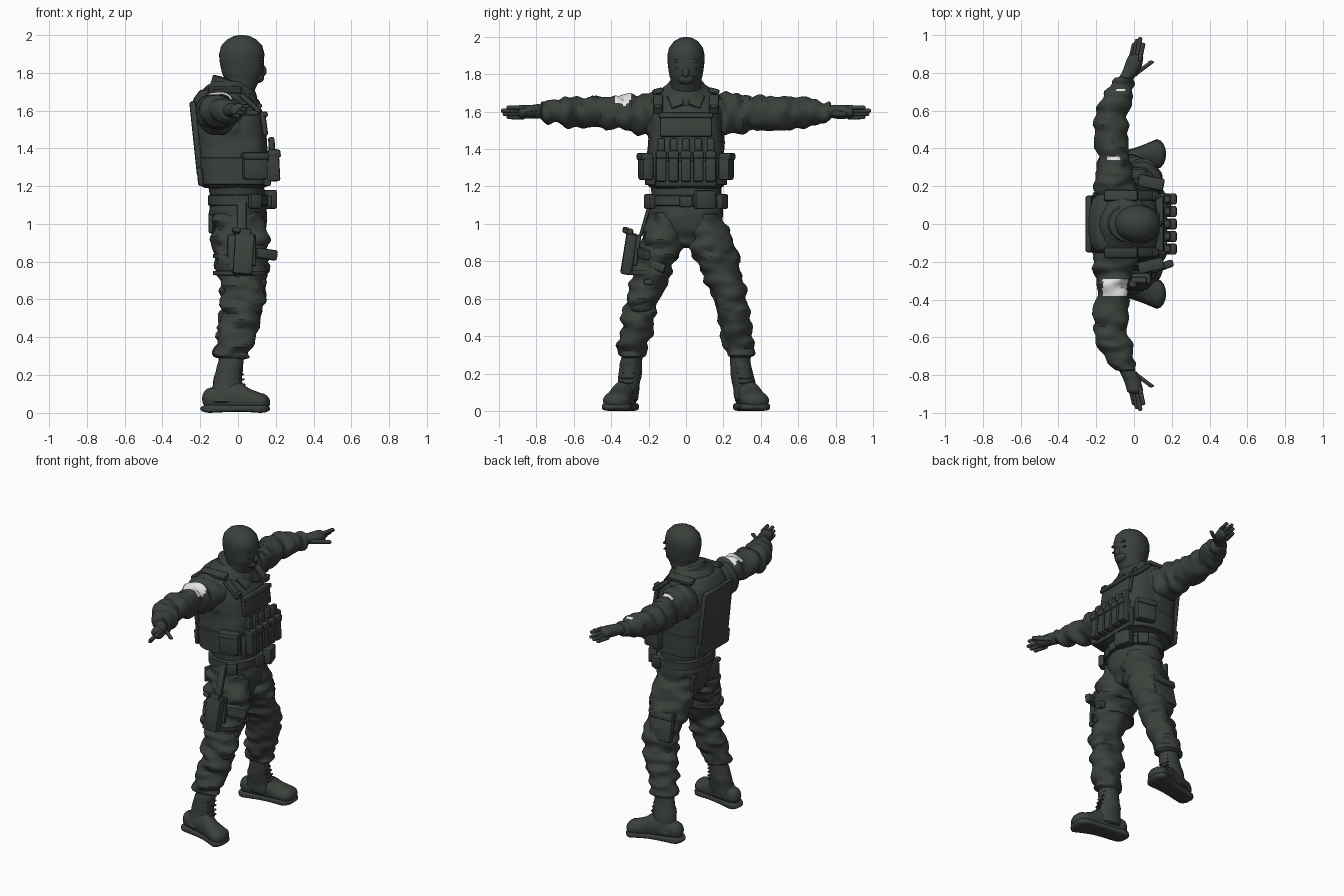
import bpy, bmesh, math
from mathutils import Vector, Euler, noise

if "Cube" in bpy.data.objects:
    bpy.data.objects.remove(bpy.data.objects["Cube"])


def material(name, red, green, blue):
    colour = (red, green, blue, 1)
    mat = bpy.data.materials.new(name)
    mat.use_nodes = True
    mat.diffuse_color = colour
    mat.node_tree.nodes["Principled BSDF"].inputs["Base Color"].default_value = colour
    return mat


cloth = material("dark green grey", red=.043, green=.052, blue=.044)
white = material("patch white", red=.8, green=.8, blue=.8)
parts = []


def finish(name, bm):
    bmesh.ops.recalc_face_normals(bm, faces=bm.faces)
    mesh = bpy.data.meshes.new(name)
    bm.to_mesh(mesh)
    bm.free()
    mesh.materials.append(cloth)
    obj = bpy.data.objects.new(name, mesh)
    bpy.context.collection.objects.link(obj)
    parts.append(obj)
    return obj


def ring(x=0, y=0, z=0, deep=0, wide=0, tall=0):
    """Centre and radii of one cross-section; the radius left at zero marks the loft axis."""
    return Vector((x, y, z)), Vector((deep, wide, tall))


def spline(a, b, c, d, t):
    return 0.5 * (2*b + (c - a)*t + (2*a - 5*b + 4*c - d)*t*t + (3*b - a - 3*c + d)*t**3)


def loft(name, rings, side=1, cap=.01, power=1, folds=0, sides=32, steps=7, warp=None):
    """Skin smoothly through the rings, with a rounded cap beyond each end."""
    axis = Vector([float(r == 0) for r in rings[0][1]])
    last = len(rings) - 1
    dense = []
    for i in range(last):
        four = [rings[max(0, min(last, i + k))] for k in (-1, 0, 1, 2)]
        for j in range(steps):
            dense.append([spline(*[r[part] for r in four], j / steps) for part in (0, 1)])
    dense.append(rings[last])
    first_end, last_end = dense[0], dense[-1]
    for angle in (math.radians(a) for a in (25, 50, 70, 85)):
        out, shrink = axis * cap * math.sin(angle), math.cos(angle)
        dense.insert(0, (first_end[0] - out, first_end[1] * shrink))
        dense.append((last_end[0] + out, last_end[1] * shrink))
    bm = bmesh.new()
    loops = []
    for centre, size in dense:
        loop = []
        for k in range(sides):
            angle = math.tau * k / sides
            c, s = math.cos(angle), math.sin(angle)
            c, s = (math.copysign(abs(v)**power, v) for v in (c, s))
            out = Vector((c * size.x, (s if size.x else c) * size.y, s * size.z))
            p = centre + out
            crease = p * 9 + axis * axis.dot(p) * 12 + Vector((side, side, side)) * 5
            p += out.normalized() * folds * noise.noise(crease)
            p = warp(p) if warp else p
            loop.append(bm.verts.new((p.x, p.y * side, p.z)))
        loops.append(loop)
    for low, high in zip(loops, loops[1:]):
        for k in range(sides):
            n = (k + 1) % sides
            bm.faces.new((low[k], low[n], high[n], high[k]))
    bm.faces.new(loops[0])
    bm.faces.new(loops[-1])
    return finish(name, bm)


def box(name, x, y, z, deep, wide, tall, roll=0, lean=0, yaw=0, bevel=.012):
    bm = bmesh.new()
    bmesh.ops.create_cube(bm, size=1)
    bmesh.ops.scale(bm, vec=(deep, wide, tall), verts=bm.verts)
    bmesh.ops.bevel(bm, geom=bm.edges, offset=min(bevel, deep * .4, wide * .4, tall * .4),
                    segments=2, affect='EDGES', profile=0.5)
    obj = finish(name, bm)
    obj.location = (x, y, z)
    obj.rotation_euler = Euler([math.radians(a) for a in (roll, lean, yaw)])


def ball(name, x, y, z, deep, wide, tall):
    bm = bmesh.new()
    bmesh.ops.create_uvsphere(bm, u_segments=20, v_segments=12, radius=1)
    bmesh.ops.scale(bm, vec=(deep, wide, tall), verts=bm.verts)
    finish(name, bm).location = (x, y, z)


# Head with a close knitted mask
loft("masked_head", [
    ring(z=1.65, x=-.02, deep=.08, wide=.08), ring(z=1.75, x=.02, deep=.09, wide=.08),
    ring(z=1.8, x=.025, deep=.11, wide=.09), ring(z=1.86, x=.02, deep=.117, wide=.098),
    ring(z=1.9, x=.02, deep=.12, wide=.1)], cap=.1)
ball("nose", x=.13, y=0, z=1.81, deep=.022, wide=.02, tall=.03)
ball("mask_mouth", x=.105, y=0, z=1.775, deep=.034, wide=.045, tall=.03)
box("brow", x=.125, y=0, z=1.87, deep=.02, wide=.12, tall=.016)
box("mask_lower_edge", x=.12, y=0, z=1.83, deep=.02, wide=.12, tall=.01)

# Jacket and tilted collar
loft("jacket", [
    ring(z=1.1, deep=.14, wide=.18), ring(z=1.4, x=-.03, deep=.16, wide=.2),
    ring(z=1.55, x=-.06, deep=.16, wide=.21), ring(z=1.65, x=-.06, deep=.14, wide=.2),
    ring(z=1.71, x=-.06, deep=.12, wide=.15), ring(z=1.75, x=-.04, deep=.1, wide=.1)],
    folds=.012)


def tilt(p):
    return Vector((p.x, p.y, p.z - p.x * .36))


loft("collar", [
    ring(z=1.65, x=-.03, deep=.13, wide=.14), ring(z=1.7, x=-.02, deep=.12, wide=.12),
    ring(z=1.74, x=-.02, deep=.11, wide=.1)], folds=.012, warp=tilt)

# Vest with its panels
loft("vest", [
    ring(z=1.2, x=-.02, deep=.175, wide=.2), ring(z=1.3, x=-.025, deep=.185, wide=.21),
    ring(z=1.45, x=-.04, deep=.19, wide=.2), ring(z=1.58, x=-.055, deep=.187, wide=.185),
    ring(z=1.65, x=-.075, deep=.165, wide=.17), ring(z=1.7, x=-.09, deep=.12, wide=.15)],
    cap=.02, power=.66, folds=.006)
loft("waist_band", [
    ring(z=1.21, x=-.02, deep=.188, wide=.22), ring(z=1.35, x=-.03, deep=.193, wide=.22)],
    power=.66)
box("back_panel", x=-.22, y=0, z=1.45, deep=.035, wide=.3, tall=.4, lean=-6)
box("back_lower_panel", x=-.2, y=0, z=1.25, deep=.03, wide=.34, tall=.1, lean=-6)
box("chest_panel", x=.137, y=0, z=1.53, deep=.03, wide=.28, tall=.13, lean=-8)
box("chest_flap", x=.145, y=0, z=1.58, deep=.025, wide=.29, tall=.03, lean=-8)
box("pouch_backing", x=.155, y=0, z=1.27, deep=.04, wide=.33, tall=.14)
for s in (-1, 1):
    box("strap_front", x=.065, y=s*.15, z=1.64, deep=.14, wide=.055, tall=.03, lean=42)
    box("strap_top", x=-.07, y=s*.15, z=1.71, deep=.18, wide=.06, tall=.03, roll=-14*s)
    box("strap_buckle", x=.11, y=s*.15, z=1.62, deep=.025, wide=.045, tall=.04, lean=42)
    box("side_pouch", x=.09, y=s*.215, z=1.3, deep=.13, wide=.06, tall=.13, yaw=-12*s)
    box("side_pouch_flap", x=.09, y=s*.22, z=1.36, deep=.14, wide=.066, tall=.04, yaw=-12*s)
    box("lapel", x=.085, y=s*.055, z=1.66, deep=.02, wide=.07, tall=.09,
        roll=-25*s, lean=-35, yaw=15*s)

# Ammunition pouches across the front
for i in range(-2, 3):
    y = i * .066
    box("magazine_pouch", x=.19, y=y, z=1.31, deep=.06, wide=.056, tall=.17, lean=-3)
    box("magazine_flap", x=.193, y=y, z=1.37, deep=.066, wide=.06, tall=.045, lean=-3)
    box("magazine", x=.178, y=y, z=1.42, deep=.034, wide=.042, tall=.08, lean=-3)

# Belt and its kit
loft("belt", [ring(z=1.1, deep=.16, wide=.2), ring(z=1.15, deep=.16, wide=.2)], power=.85)
box("belt_buckle", x=.168, y=0, z=1.12, deep=.025, wide=.07, tall=.06)
box("belt_pouch_front", x=.165, y=.1, z=1.13, deep=.06, wide=.11, tall=.1, yaw=18)
for s in (-1, 1):
    box("belt_pouch_side", x=.09, y=s*.195, z=1.12, deep=.07, wide=.04, tall=.08, yaw=-30*s)

# Trousers: each leg tapers outward to the boot, bowing forward at the knee
loft("trouser_seat", [
    ring(z=.9, deep=.11, wide=.11), ring(z=.97, deep=.14, wide=.19),
    ring(z=1.05, deep=.15, wide=.2), ring(z=1.14, deep=.15, wide=.19)], cap=.03, folds=.012)
for s in (-1, 1):
    loft("trouser_leg", [
        ring(z=1.05, y=.1, deep=.13, wide=.09), ring(z=.9, x=.01, y=.13, deep=.15, wide=.12),
        ring(z=.75, x=.02, y=.18, deep=.13, wide=.105), ring(z=.6, x=.025, y=.23, deep=.11, wide=.09),
        ring(z=.45, y=.265, deep=.105, wide=.083), ring(z=.3, x=-.03, y=.29, deep=.085, wide=.075)],
        side=s, cap=-.02, folds=.032, sides=40, steps=10)
    loft("knee_patch", [
        ring(z=.65, x=.088, y=.217, deep=.05, wide=.06),
        ring(z=.55, x=.08, y=.24, deep=.05, wide=.06)], side=s, cap=-.03, folds=.008)
    box("back_pocket", x=-.135, y=s*.1, z=1, deep=.025, wide=.1, tall=.1, yaw=12*s)
box("cargo_pocket", x=-.01, y=.268, z=.74, deep=.16, wide=.045, tall=.19, roll=14)
box("cargo_flap", x=-.01, y=.265, z=.81, deep=.17, wide=.05, tall=.05, roll=14)

# Drop holster with sidearm and thigh straps
for z, y in ((.83, .155), (.74, .19)):
    loft("thigh_strap", [
        ring(z=z - .01, x=.012, y=y, deep=.143, wide=.117),
        ring(z=z + .01, x=.012, y=y, deep=.143, wide=.117)], side=-1, cap=.005)
box("holster_hanger", x=.02, y=-.215, z=1.03, deep=.05, wide=.02, tall=.2, roll=-16)
box("holster_plate", x=.02, y=-.262, z=.86, deep=.15, wide=.025, tall=.17, roll=-8)
box("holster", x=.03, y=-.305, z=.84, deep=.105, wide=.06, tall=.22, roll=-9, lean=4)
box("sidearm_slide", x=.025, y=-.3, z=.95, deep=.09, wide=.035, tall=.05, roll=-9)
box("sidearm_grip", x=-.01, y=-.32, z=.965, deep=.045, wide=.04, tall=.03, roll=-20, lean=18)
box("thigh_pouch", x=.15, y=-.225, z=.84, deep=.12, wide=.04, tall=.055, lean=8, yaw=20)
box("thigh_clip", x=.145, y=-.15, z=.775, deep=.035, wide=.09, tall=.05, roll=-20, yaw=-15)
box("knee_strap_clip", x=.135, y=-.2, z=.69, deep=.03, wide=.05, tall=.035)


# Boots, splayed outward, with flat-bottomed feet
def flatten(p):
    return Vector((p.x, p.y, max(p.z, .025)))


for s in (-1, 1):
    loft("boot_shaft", [
        ring(z=.3, x=-.035, y=.29, deep=.062, wide=.056), ring(z=.2, x=-.05, y=.3, deep=.072, wide=.06),
        ring(z=.06, x=-.06, y=.32, deep=.09, wide=.062)], side=s, cap=-.01, folds=.008)
    loft("boot_foot", [
        ring(x=-.14, y=.31, z=.075, wide=.05, tall=.06), ring(x=0, y=.338, z=.08, wide=.06, tall=.08),
        ring(x=.06, y=.355, z=.065, wide=.068, tall=.064),
        ring(x=.12, y=.37, z=.055, wide=.074, tall=.05)], side=s, cap=.05, warp=flatten)
    loft("boot_sole", [
        ring(x=-.15, y=.31, z=.022, wide=.058, tall=.022), ring(x=0, y=.34, z=.024, wide=.062, tall=.018),
        ring(x=.12, y=.37, z=.022, wide=.079, tall=.022)], side=s, cap=.05, power=.5)
    for i in range(5):
        box("boot_lace", x=.025 - i*.004, y=s*(.32 - i*.006), z=.15 + i*.027,
            deep=.016, wide=.07, tall=.01, yaw=12*s)

# Sleeves, with identification patches picked out on top
patches = {-1: [(-.385, -.295, -.165, -.03)],
           1: [(.335, .357, -.14, -.08), (.705, .72, -.095, -.05)]}
for s in (-1, 1):
    sleeve = loft("sleeve", [
        ring(y=.1, x=-.08, z=1.57, deep=.12, tall=.12), ring(y=.2, x=-.1, z=1.585, deep=.115, tall=.115),
        ring(y=.32, x=-.11, z=1.595, deep=.09, tall=.094), ring(y=.56, x=-.12, z=1.595, deep=.09, tall=.083),
        ring(y=.66, x=-.095, z=1.6, deep=.083, tall=.073), ring(y=.77, x=-.045, z=1.6, deep=.053, tall=.05)],
        side=s, folds=.026, sides=44, steps=11)
    sleeve.data.materials.append(white)
    for face in sleeve.data.polygons:
        c = face.center
        if face.normal.z > .3 and any(a < c.y < b and l < c.x < r for a, b, l, r in patches[s]):
            face.material_index = 1

    # Gloved hands
    loft("glove", [
        ring(y=.77, x=-.04, z=1.6, deep=.042, tall=.037), ring(y=.83, x=-.008, z=1.6, deep=.046, tall=.038),
        ring(y=.88, x=.006, z=1.6, deep=.043, tall=.035)], side=s, cap=.02, folds=.006)
    for i, tip in enumerate((.95, .98, .97, .95)):
        x, z = .038 - i*.016, 1.622 - i*.017
        loft("finger", [
            ring(y=.87, x=x - .008, z=z, deep=.013, tall=.013),
            ring(y=tip, x=x + .01, z=z, deep=.012, tall=.011)], side=s, sides=12)
    loft("thumb", [
        ring(y=.79, z=1.59, deep=.02, tall=.018),
        ring(y=.855, x=.09, z=1.586, deep=.017, tall=.013)], side=s, sides=14)

# Smooth shading that keeps hard edges
bpy.ops.object.select_all(action='DESELECT')
for obj in parts:
    obj.select_set(True)
bpy.context.view_layer.objects.active = parts[0]
bpy.ops.object.shade_smooth_by_angle(angle=math.radians(40))
